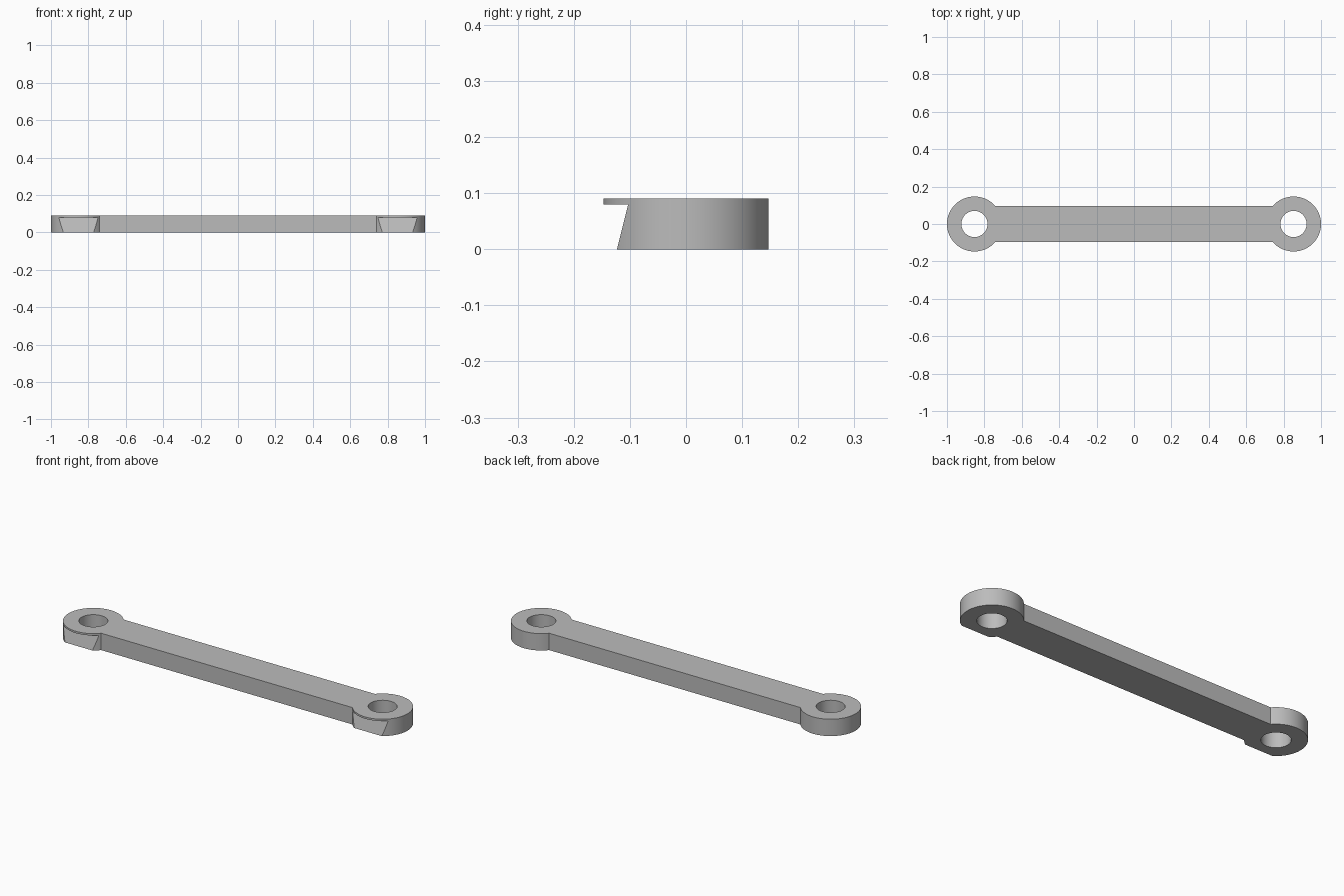
import bpy, bmesh, math

cube = bpy.data.objects.get("Cube")
if cube:
    bpy.data.objects.remove(cube, do_unlink=True)

HEIGHT, RING_R, HOLE_R, BAR_HALF = 0.09, 0.147, 0.07, 0.095
CENTRE = 1 - RING_R

grey = bpy.data.materials.new("plain grey")
grey.use_nodes = True
grey.diffuse_color = (0.5, 0.5, 0.5, 1)
grey.node_tree.nodes["Principled BSDF"].inputs["Base Color"].default_value = (0.5, 0.5, 0.5, 1)


def prism(name, points, direction):
    """Extrude a closed outline along a direction into a solid."""
    bm = bmesh.new()
    face = bm.faces.new([bm.verts.new(p) for p in points])
    ext = bmesh.ops.extrude_face_region(bm, geom=[face])
    moved = [v for v in ext["geom"] if isinstance(v, bmesh.types.BMVert)]
    bmesh.ops.translate(bm, vec=direction, verts=moved)
    bmesh.ops.recalc_face_normals(bm, faces=bm.faces)
    mesh = bpy.data.meshes.new(name)
    bm.to_mesh(mesh)
    bm.free()
    mesh.materials.append(grey)
    obj = bpy.data.objects.new(name, mesh)
    bpy.context.collection.objects.link(obj)
    return obj


def arc(cx, radius, start, end, steps, z=0):
    angles = [start + (end - start) * i / steps for i in range(steps + 1)]
    return [(cx + radius * math.cos(a), radius * math.sin(a), z) for a in angles]


# Link body: straight bar joining two round eyes
neck = math.pi - math.asin(BAR_HALF / RING_R)
outline = arc(CENTRE, RING_R, -neck, neck, 72)
outline += [(-x, -y, z) for x, y, z in outline]
link = prism("connecting_link", outline, (0, 0, HEIGHT))

# Eye holes
cutters = []
for side, cx in (("left", CENTRE), ("right", -CENTRE)):
    circle = arc(cx, HOLE_R, 0, 2 * math.pi, 64, -0.05)[:-1]
    cutters.append(prism(side + "_hole_cutter", circle, (0, 0, 0.2)))

# Sloped undercut on the front of both eyes, leaving a thin lip on top
slope = [(-1.2, -0.103, 0.08), (-1.2, -0.128, -0.02), (-1.2, -0.3, -0.02), (-1.2, -0.3, 0.08)]
cutters.append(prism("undercut_cutter", slope, (2.4, 0, 0)))

bpy.context.view_layer.objects.active = link
for cutter in cutters:
    mod = link.modifiers.new(cutter.name, "BOOLEAN")
    mod.operation = "DIFFERENCE"
    mod.solver = "EXACT"
    mod.object = cutter
    bpy.ops.object.modifier_apply(modifier=mod.name)
    bpy.data.objects.remove(cutter, do_unlink=True)

# Smooth round walls, sharp rims
bpy.ops.object.select_all(action="DESELECT")
link.select_set(True)
bpy.ops.object.shade_smooth_by_angle(angle=math.radians(30))
